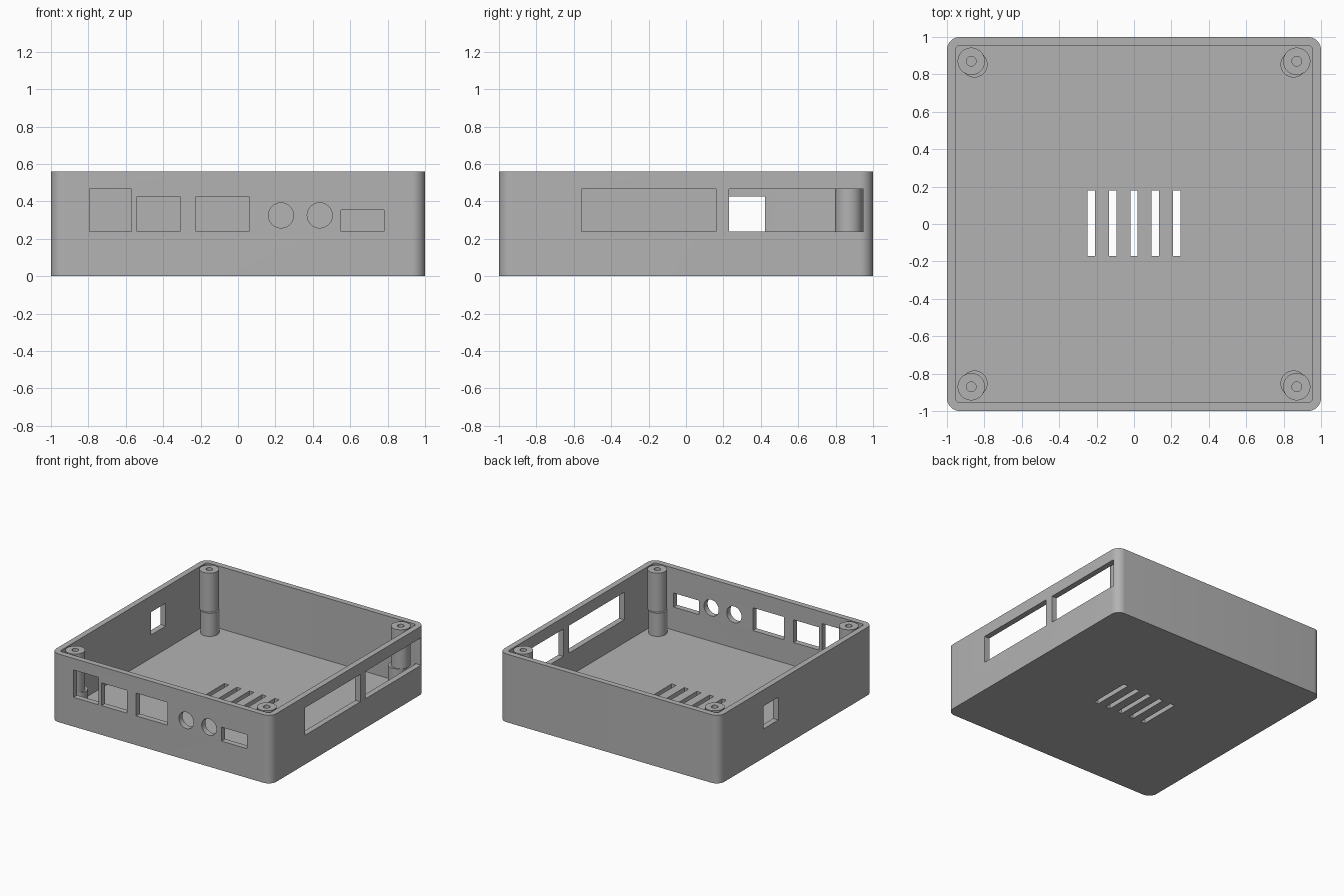
import bpy
import math

cube = bpy.data.objects.get("Cube")
if cube:
    bpy.data.objects.remove(cube, do_unlink=True)

HEIGHT, WALL, FLOOR = 0.56, 0.047, 0.05
BOARD = 0.24  # level of the standoff tops and port sills

grey = bpy.data.materials.new("plain grey")
grey.use_nodes = True
grey.diffuse_color = (0.45, 0.45, 0.45, 1)
grey.node_tree.nodes["Principled BSDF"].inputs["Base Color"].default_value = (0.45, 0.45, 0.45, 1)


def box(name, x, y, z):
    """Box spanning the given (low, high) ranges."""
    spans = (x, y, z)
    bpy.ops.mesh.primitive_cube_add(size=1, location=[sum(s) / 2 for s in spans])
    obj = bpy.context.object
    obj.name = name
    obj.scale = [s[1] - s[0] for s in spans]
    bpy.ops.object.transform_apply(location=True, rotation=False, scale=True)
    obj.data.materials.append(grey)
    return obj


def rod(name, radius, x, y, z, sides=48):
    """Upright cylinder over the height range z."""
    bpy.ops.mesh.primitive_cylinder_add(vertices=sides, radius=radius, depth=z[1] - z[0],
                                        location=(x, y, sum(z) / 2))
    obj = bpy.context.object
    obj.name = name
    obj.data.materials.append(grey)
    return obj


def apply_modifier(obj, mod):
    bpy.context.view_layer.objects.active = obj
    bpy.ops.object.modifier_apply(modifier=mod.name)


def cut(obj, cutter):
    mod = obj.modifiers.new("cut", 'BOOLEAN')
    mod.operation = 'DIFFERENCE'
    mod.solver = 'EXACT'
    mod.object = cutter
    apply_modifier(obj, mod)
    bpy.data.objects.remove(cutter, do_unlink=True)


def round_corners(obj, radius):
    """Round only the four upright edges."""
    weights = obj.data.attributes.new("bevel_weight_edge", 'FLOAT', 'EDGE')
    for edge in obj.data.edges:
        a, b = (obj.data.vertices[i].co for i in edge.vertices)
        weights.data[edge.index].value = float(abs(a.z - b.z) > 0.1)
    mod = obj.modifiers.new("round", 'BEVEL')
    mod.limit_method = 'WEIGHT'
    mod.width = radius
    mod.segments = 10
    apply_modifier(obj, mod)


def smooth(obj):
    bpy.ops.object.select_all(action='DESELECT')
    obj.select_set(True)
    bpy.context.view_layer.objects.active = obj
    bpy.ops.object.shade_smooth_by_angle(angle=math.radians(30))


# Open tray with rounded corners
case = box("case", (-1, 1), (-1, 1), (0, HEIGHT))
round_corners(case, 0.07)
inner = 1 - WALL
cavity = box("cavity", (-inner, inner), (-inner, inner), (FLOOR, 1))
round_corners(cavity, 0.02)
cut(case, cavity)

# Front ports: rectangles (left, right, top) and two round sockets
for x0, x1, top in [(-0.795, -0.57, 0.465), (-0.54, -0.31, 0.427),
                    (-0.225, 0.06, 0.427), (0.55, 0.78, 0.355)]:
    cut(case, box("port", (x0, x1), (-1.1, -0.945), (BOARD, top)))
for x in (0.23, 0.437):
    socket = rod("socket", 0.067, x, 0, (-0.1, 0.1))
    socket.rotation_euler.x = math.pi / 2
    socket.location = (x, -1, 0.325)
    cut(case, socket)

# Two wide ports on the left wall, one small port on the right wall
for y in ((-0.56, 0.16), (0.23, 0.949)):
    cut(case, box("port", (0.945, 1.1), y, (BOARD, 0.465)))
cut(case, box("port", (-1.1, -0.945), (0.23, 0.423), (BOARD, 0.427)))

# Vent slots in the floor
for i in range(-2, 3):
    x = i * 0.1145
    cut(case, box("vent", (x - 0.02, x + 0.02), (-0.17, 0.178), (-0.1, 0.1)))
smooth(case)

# Corner standoffs, each carrying a drilled screw post
for side, sx in (("left", 1), ("right", -1)):
    for end, sy in (("front", -1), ("back", 1)):
        standoff = rod(f"{end}_{side}_standoff", 0.07, sx * 0.853, sy * 0.853, (FLOOR - 0.01, BOARD))
        smooth(standoff)
        post = rod(f"{end}_{side}_screw_post", 0.073, sx * 0.87, sy * 0.87, (BOARD, HEIGHT))
        cut(post, rod("screw_hole", 0.026, sx * 0.87, sy * 0.87, (BOARD + 0.02, 1), 24))
        smooth(post)
